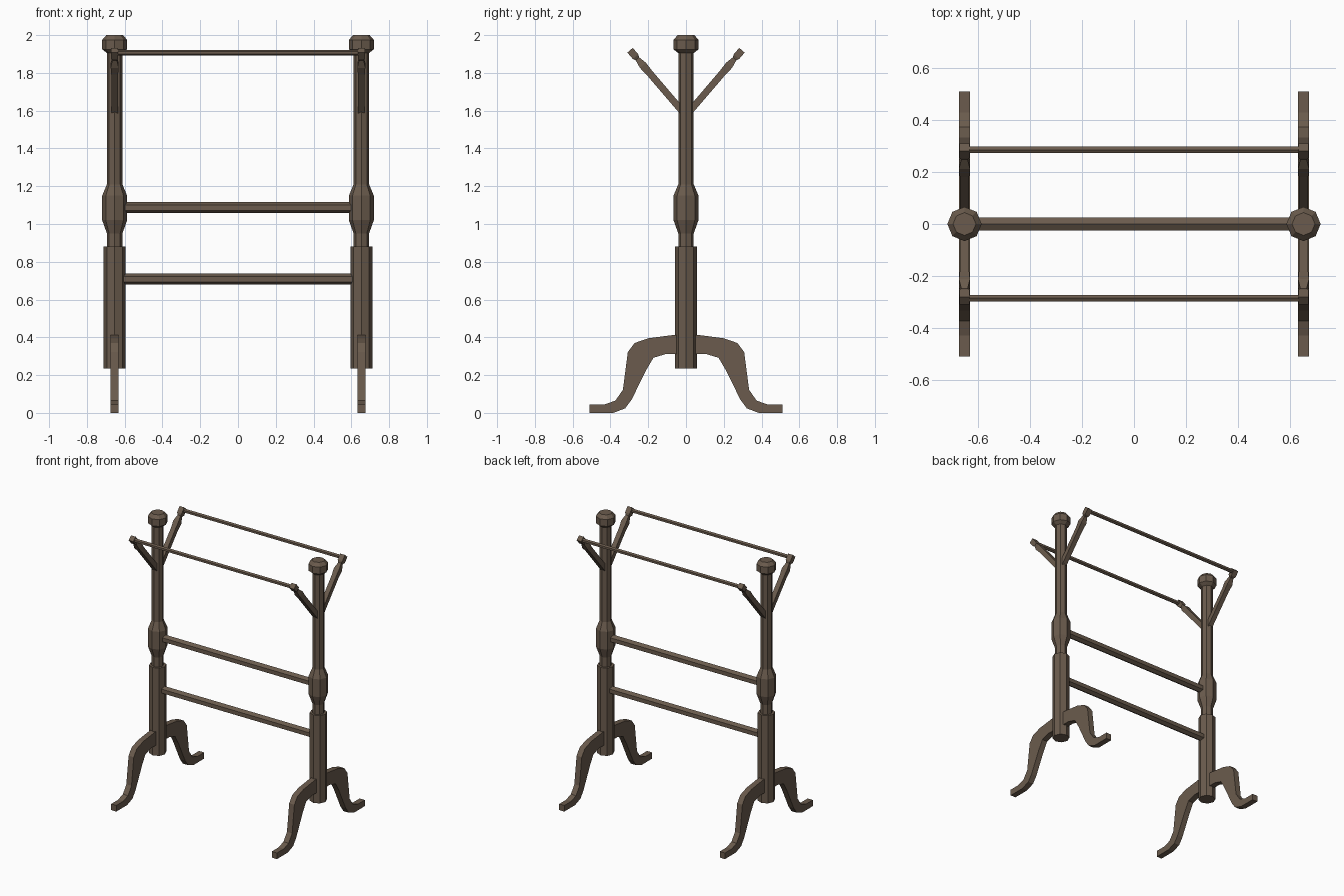
import bpy, bmesh, math
from mathutils import Vector

if "Cube" in bpy.data.objects:
    bpy.data.objects.remove(bpy.data.objects["Cube"])

wood = bpy.data.materials.new("dark brown wood")
wood.diffuse_color = (0.145, 0.105, 0.074, 1)
wood.use_nodes = True
wood.node_tree.nodes["Principled BSDF"].inputs["Base Color"].default_value = wood.diffuse_color
POST_X = 0.653


def finish(name, bm):
    bmesh.ops.recalc_face_normals(bm, faces=bm.faces)
    mesh = bpy.data.meshes.new(name)
    bm.to_mesh(mesh)
    bm.free()
    mesh.materials.append(wood)
    obj = bpy.data.objects.new(name, mesh)
    bpy.context.collection.objects.link(obj)
    return obj


def turned(name, start, axis, side, rings, sides, phase=0.0):
    """Loft of regular polygons: rings = (distance along axis, radius)."""
    bm = bmesh.new()
    axis = Vector(axis).normalized()
    u = Vector(side).normalized()
    v = axis.cross(u)
    loops = []
    for d, r in rings:
        angles = [phase + 2 * math.pi * i / sides for i in range(sides)]
        loops.append([bm.verts.new(Vector(start) + axis * d
                                   + r * (u * math.cos(a) + v * math.sin(a))) for a in angles])
    for a, b in zip(loops, loops[1:]):
        for i in range(sides):
            j = (i + 1) % sides
            bm.faces.new((a[i], a[j], b[j], b[i]))
    bm.faces.new(loops[0])
    bm.faces.new(loops[-1])
    return finish(name, bm)


# Octagonal post profile (z, radius), from base to finial
post = [(0.235, 0.058), (0.88, 0.058), (0.88, 0.041), (0.95, 0.041), (1.02, 0.066),
        (1.15, 0.066), (1.21, 0.041), (1.905, 0.041), (1.925, 0.066), (1.975, 0.066),
        (2.0, 0.044)]

# Half outline of the arched foot (y, z): top edge outward, then underside back
foot = [(0.07, 0.412), (0.2, 0.395), (0.272, 0.37), (0.308, 0.322), (0.334, 0.122), (0.374, 0.065),
        (0.43, 0.045), (0.51, 0.045), (0.51, 0.0), (0.385, 0.0), (0.322, 0.024),
        (0.288, 0.07), (0.21, 0.228), (0.172, 0.292), (0.105, 0.312)]
outline = foot + [(-y, z) for y, z in reversed(foot)]

# Square arm with a turned neck near the tip (distance, half width)
arm = [(0, 0.018), (0.27, 0.018), (0.32, 0.021), (0.365, 0.012), (0.38, 0.019), (0.425, 0.019)]

for label, sx in (("left", -1), ("right", 1)):
    x = sx * POST_X
    turned(label + "_post", (x, 0, 0), (0, 0, 1), (1, 0, 0), post, 8)

    bm = bmesh.new()
    face = bm.faces.new([bm.verts.new((x - 0.021, y, z)) for y, z in outline])
    ext = bmesh.ops.extrude_face_region(bm, geom=[face], use_keep_orig=True)
    bmesh.ops.translate(bm, vec=(0.042, 0, 0),
                        verts=[g for g in ext["geom"] if isinstance(g, bmesh.types.BMVert)])
    finish(label + "_foot", bm)

    for end, sy in (("front", -1), ("back", 1)):
        rings = [(d, w * math.sqrt(2)) for d, w in arm]
        turned(f"{label}_{end}_arm", (x, sy * 0.02, 1.597), (0, sy * 0.65, 0.76),
               (1, 0, 0), rings, 4, math.pi / 4)


# Hexagonal rails between posts and thin bars between arm tips
def bar(name, y, z, half, r):
    turned(name, (-half, y, z), (1, 0, 0), (0, 0, 1), [(0, r), (2 * half, r)], 6)


bar("lower_rail", 0, 0.708, 0.64, 0.029)
bar("middle_rail", 0, 1.087, 0.64, 0.029)
bar("front_hanging_bar", -0.286, 1.907, POST_X, 0.015)
bar("back_hanging_bar", 0.286, 1.907, POST_X, 0.015)
